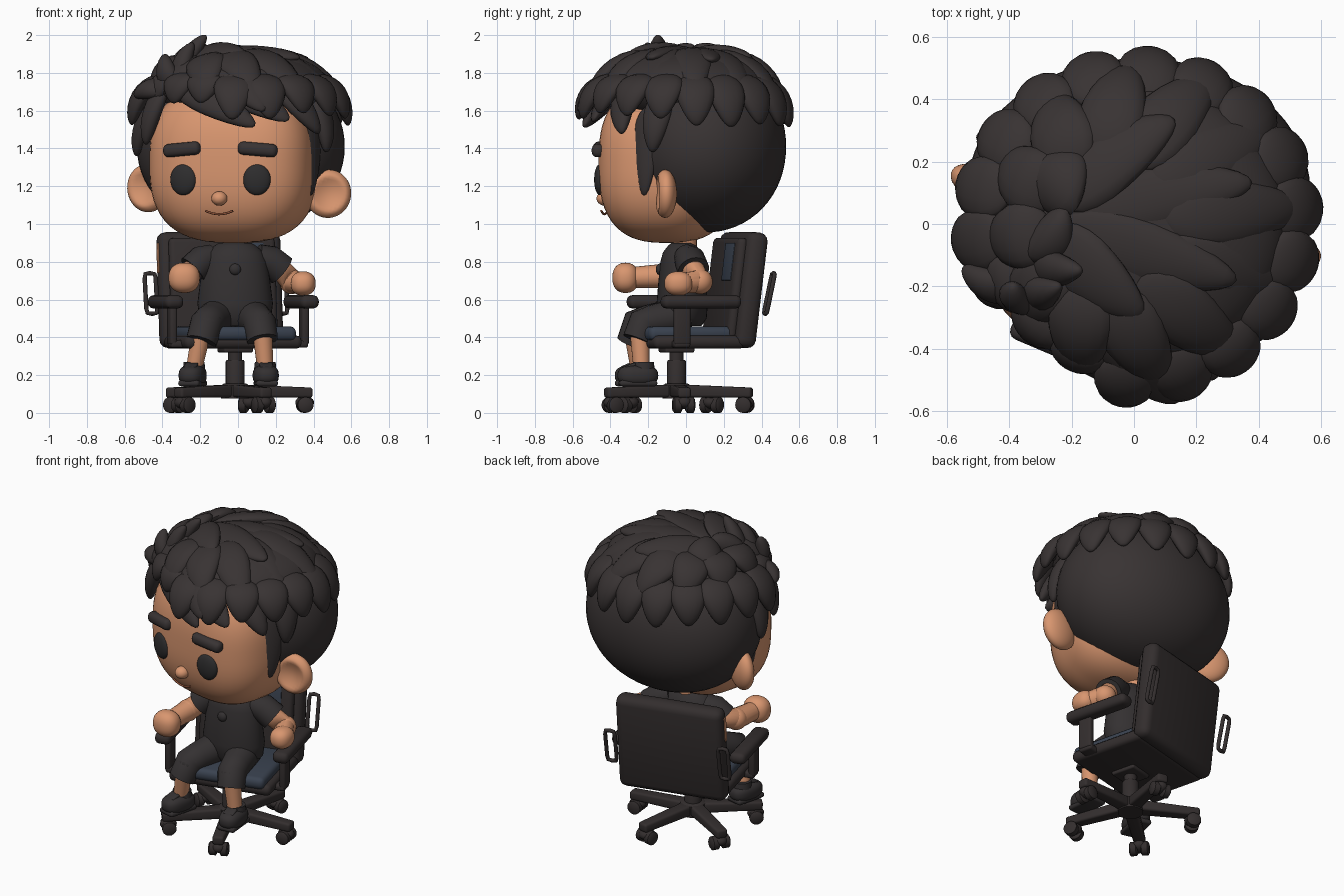
import bpy, bmesh, math, random
from mathutils import Matrix, Vector

if "Cube" in bpy.data.objects:
    bpy.data.objects.remove(bpy.data.objects["Cube"])

random.seed(4)
T, R, rad = Matrix.Translation, Matrix.Rotation, math.radians
I = Matrix.Identity(4)
HEAD = R(rad(-13), 4, 'Z')                                # head turned to its right
CHAIR = T((-0.015, -0.05, 0)) @ R(rad(14), 4, 'Z')        # chair turned the other way


def colour(name, rgb):
    m = bpy.data.materials.new(name)
    m.diffuse_color = (*rgb, 1)
    m.use_nodes = True
    m.node_tree.nodes["Principled BSDF"].inputs["Base Color"].default_value = m.diffuse_color
    return m


SKIN = colour("skin", (0.69, 0.305, 0.16))
HAIR = colour("hair_black", (0.040, 0.033, 0.033))
CLOTH = colour("cloth_black", (0.034, 0.030, 0.031))
PLASTIC = colour("chair_black", (0.033, 0.027, 0.027))
PAD = colour("cushion_blue", (0.042, 0.055, 0.08))
EYE = colour("eye_black", (0.027, 0.026, 0.027))
LIP = colour("mouth_brown", (0.27, 0.085, 0.04))


def emit(name, bm, mat, M=I):
    bm.transform(M)
    bmesh.ops.recalc_face_normals(bm, faces=bm.faces)
    me = bpy.data.meshes.new(name)
    bm.to_mesh(me)
    bm.free()
    me.materials.append(mat)
    ob = bpy.data.objects.new(name, me)
    bpy.context.collection.objects.link(ob)
    bpy.ops.object.select_all(action='DESELECT')
    ob.select_set(True)
    bpy.context.view_layer.objects.active = ob
    bpy.ops.object.shade_smooth_by_angle(angle=rad(50))
    return ob


def ball(name, loc, radii, mat, M=I, rot=I, p=2.0, seg=32, dent=0.0):
    """Ellipsoid; p > 2 makes it squarer, dent hollows its front."""
    bm = bmesh.new()
    bmesh.ops.create_uvsphere(bm, u_segments=seg, v_segments=seg // 2 + 4, radius=1)
    for v in bm.verts:
        c = v.co
        c /= sum(abs(k) ** p for k in c) ** (1 / p)
        r = math.hypot(c.x, c.z)
        if dent and c.y < 0 and r < 0.75:
            c.y += dent * (1 - (r / 0.75) ** 2)
    return emit(name, bm, mat, M @ T(loc) @ rot @ Matrix.Diagonal((*radii, 1)))


def box(name, loc, size, mat, M=I, rot=I, bevel=0.02, taper=1.0):
    """Rounded box; taper scales its +x end."""
    bm = bmesh.new()
    bmesh.ops.create_cube(bm, size=1)
    for v in bm.verts:
        if v.co.x > 0:
            v.co.y *= taper
            v.co.z *= taper
    bm.transform(Matrix.Diagonal((*size, 1)))
    bmesh.ops.bevel(bm, geom=bm.edges[:], offset=min(bevel, min(size) * 0.45 * min(1, taper)),
                    segments=3, profile=0.5, affect='EDGES')
    return emit(name, bm, mat, M @ T(loc) @ rot)


def tube(name, pts, radii, mat, M=I, seg=20):
    """Round tube through points with a radius at each."""
    bm = bmesh.new()
    P = [Vector(p) for p in pts]
    n = len(P)
    tang = [(P[min(i + 1, n - 1)] - P[max(i - 1, 0)]).normalized() for i in range(n)]
    q = Vector((0, 0, 1)).rotation_difference(tang[0])
    rings = []
    for i in range(n):
        if i:
            q = tang[i - 1].rotation_difference(tang[i]) @ q
        r = radii[i] if isinstance(radii, (list, tuple)) else radii
        rings.append([bm.verts.new(P[i] + q @ Vector((r * math.cos(a), r * math.sin(a), 0)))
                      for a in (2 * math.pi * k / seg for k in range(seg))])
    for a, b in zip(rings, rings[1:]):
        for k in range(seg):
            bm.faces.new((a[k], a[(k + 1) % seg], b[(k + 1) % seg], b[k]))
    bm.faces.new(rings[0])
    bm.faces.new(rings[-1])
    return emit(name, bm, mat, M)


def lock(name, base, tip, w, t, M=I, bow=0.5):
    """Petal-shaped hair lock lying on the skull."""
    base, tip = Vector(base), Vector(tip)
    Y = (tip - base).normalized()
    N = (base + tip) / 2 - Vector((0, 0.03, 1.42))
    X = Y.cross(N).normalized()
    Z = X.cross(Y)
    F = Matrix((X * w, Y * (tip - base).length / 2, Z * t)).transposed().to_4x4()
    bm = bmesh.new()
    bmesh.ops.create_uvsphere(bm, u_segments=16, v_segments=12, radius=1)
    bm.transform(R(rad(90), 4, 'X'))
    for v in bm.verts:
        v.co.x *= 1 - 0.3 * v.co.y
        v.co.z += bow * (1 - v.co.y ** 2)
    return emit(name, bm, HAIR, M @ T((base + tip) / 2) @ F)


# --- head and face
ball("head", (0, -0.1, 1.32), (0.44, 0.345, 0.42), SKIN, HEAD, p=2.7, seg=64)
ball("nose", (0, -0.44, 1.135), (0.042, 0.045, 0.038), SKIN, HEAD)
tube("mouth", [(0.075 * k / 4, -0.443, 1.052 + 0.018 * (k / 4) ** 2) for k in range(-4, 5)],
     0.006, LIP, HEAD, 8)
for s, side in ((-1, "left"), (1, "right")):
    ball(side + "_eye", (s * 0.2, -0.422, 1.235), (0.073, 0.03, 0.082), EYE, HEAD,
         R(s * rad(10), 4, 'Z'))
    box(side + "_eyebrow", (s * 0.205, -0.425, 1.395), (0.21, 0.07, 0.07), HAIR, HEAD,
        R(s * rad(10), 4, 'Z') @ R(s * rad(5), 4, 'Y'), 0.028)
    ball(side + "_ear", (s * 0.49, 0, 1.175 - s * 0.015), (0.122, 0.062, 0.128), SKIN, HEAD,
         R(s * rad(18), 4, 'Z') @ R(s * rad(12), 4, 'Y'), dent=0.75)
    lock(side + "_sideburn", (s * 0.42, -0.11, 1.62), (s * 0.425, -0.13, 1.15),
         0.075, 0.03, HEAD, 0.2)

# --- hair: skull cap, crown, then rings of locks
ball("hair_back", (0.015, 0.1, 1.41), (0.55, 0.43, 0.455), HAIR, p=2.06, seg=56)
ball("hair_crown", (0.03, 0.0, 1.72), (0.46, 0.45, 0.21), HAIR, seg=48)


def dome(x, y):
    return 1.73 + 0.21 * math.sqrt(max(0, 1 - ((x - 0.03) / 0.5) ** 2 - (y / 0.52) ** 2))


for i in range(18):
    a = 2 * math.pi * (i + 0.3) / 18
    c, s = math.cos(a), math.sin(a)
    front = max(0, -s)
    part = 1 if s < -0.25 and c < -0.1 else 0             # hair lifted over the left temple
    z = 1.53 + 0.04 * front + 0.09 * part + random.uniform(-0.02, 0.03)
    k = 1 - 0.12 * part
    lock("outer_lock", (0.01 + 0.42 * c * k, 0.4 * s * k, 1.79),
         (0.01 + 0.58 * c * k, (0.55 + 0.025 * front) * s * k, z), 0.1, 0.045, bow=0.8)
for i in range(12):
    a = 2 * math.pi * (i + 0.2) / 12
    x, y = 0.04 + 0.5 * math.cos(a), 0.51 * math.sin(a)
    bx, by = -0.1 + 0.35 * x, 0.4 * y
    lock("middle_lock", (bx, by, dome(bx, by) - 0.02), (x, y, 1.69 + random.uniform(-0.03, 0.03)),
         0.105, 0.045, bow=0.9)
for i in range(6):
    a = 2 * math.pi * (i + 0.35) / 6
    x, y = 0.08 + 0.32 * math.cos(a), 0.02 + 0.32 * math.sin(a)
    bx, by = -0.28 + 0.1 * x, 0.02 + 0.15 * y
    lock("top_lock", (bx, by, dome(bx, by) - 0.03), (x, y, dome(x, y) - 0.0), 0.11, 0.045, bow=0.4)

# raised tuft and swept fringe
for b, t, w in (((-0.33, -0.12, 1.72), (-0.17, -0.15, 2.0), 0.065),
                ((-0.33, -0.22, 1.7), (-0.24, -0.2, 1.96), 0.06),
                ((-0.34, -0.24, 1.7), (-0.39, -0.2, 1.9), 0.06),
                ((-0.36, -0.22, 1.72), (-0.55, -0.14, 1.68), 0.06),
                ((-0.34, -0.28, 1.76), (0.09, -0.54, 1.52), 0.09),
                ((-0.25, -0.25, 1.84), (0.27, -0.49, 1.55), 0.11),
                ((-0.1, -0.3, 1.86), (0.14, -0.57, 1.6), 0.1),
                ((0.2, -0.3, 1.75), (0.43, -0.34, 1.48), 0.08),
                ((-0.38, -0.2, 1.75), (-0.49, -0.2, 1.42), 0.065),
                ((-0.42, -0.05, 1.7), (-0.54, 0.0, 1.36), 0.075),
                ((0.4, -0.12, 1.7), (0.47, -0.18, 1.38), 0.075)):
    lock("fringe_lock", b, t, w, 0.045)

# --- body
tube("neck", [(-0.015, -0.01, 0.82), (-0.015, -0.01, 0.95)], 0.068, SKIN)
tube("shirt", [(0, 0, z) for z in (0.46, 0.5, 0.58, 0.7, 0.8, 0.85, 0.885, 0.9)],
     (0.15, 0.19, 0.2, 0.185, 0.17, 0.15, 0.11, 0.085), CLOTH,
     T((-0.015, -0.02, 0)) @ Matrix.Diagonal((1, 0.68, 1, 1)), 36)
ball("shirt_button", (-0.015, -0.14, 0.76), (0.03, 0.02, 0.03), CLOTH)
# sleeve end, arm path, fist for each side
for side, sh, cuff, elbow, hand, fr in (
        ("left", (-0.13, 0, 0.83), (-0.24, -0.04, 0.755), (-0.275, -0.12, 0.725),
         (-0.285, -0.32, 0.715), (0.083, 0.07, 0.08)),
        ("right", (0.1, 0, 0.83), (0.23, 0.04, 0.755), (0.285, 0.075, 0.695),
         (0.345, -0.04, 0.685), (0.066, 0.075, 0.064))):
    tube(side + "_sleeve", [sh, [(p + q) / 2 + d for p, q, d in zip(sh, cuff, (0, 0, 0.015))], cuff],
         (0.065, 0.083, 0.085), CLOTH)
    tube(side + "_arm", [sh, cuff, elbow, hand], (0.05, 0.06, 0.064, 0.054), SKIN)
    ball(side + "_elbow", elbow, (0.066, 0.066, 0.066), SKIN)
    ball(side + "_fist", hand, fr, SKIN, p=2.3)

# --- legs and shoes
for side, hip, knee, hem, foot, turn in (
        ("left", (-0.09, 0, 0.52), (-0.165, -0.25, 0.475), (-0.195, -0.285, 0.375),
         (-0.235, -0.25), -14),
        ("right", (0.06, 0, 0.52), (0.115, -0.22, 0.475), (0.13, -0.255, 0.385),
         (0.145, -0.235), 5)):
    near = [h + (k - h) * 0.8 for h, k in zip(hip, knee)]
    tube(side + "_shorts_leg", [hip, near, knee, hem], (0.1, 0.088, 0.088, 0.082), CLOTH)
    ball(side + "_knee", knee, (0.085, 0.085, 0.07), CLOTH)
    tube(side + "_shin", [(hem[0], hem[1] + 0.01, 0.42), (foot[0], foot[1], 0.22)],
         (0.052, 0.042), SKIN)
    F = T((foot[0], foot[1], 0)) @ R(rad(turn), 4, 'Z')
    ball(side + "_shoe", (0, -0.02, 0.198), (0.068, 0.108, 0.056), CLOTH, F, p=2.6)
    tube(side + "_shoe_collar", [(0, 0.01, 0.19), (0, 0.01, 0.27)], (0.064, 0.055), CLOTH, F)
    box(side + "_shoe_sole", (0, -0.02, 0.157), (0.115, 0.2, 0.032), CLOTH, F, bevel=0.014)
    box(side + "_shoe_laces", (0, -0.06, 0.248), (0.07, 0.06, 0.02), CLOTH, F,
        R(rad(22), 4, 'X'), 0.008)

# --- chair seat and back
box("seat_base", (0, 0.05, 0.375), (0.64, 0.5, 0.07), PLASTIC, CHAIR, bevel=0.03)
box("seat_cushion", (0, 0.025, 0.42), (0.57, 0.48, 0.075), PAD, CHAIR, bevel=0.03)
BACK = CHAIR @ T((0, 0.335, 0.65)) @ R(rad(-7), 4, 'X')
box("chair_back", (0, 0, 0), (0.67, 0.115, 0.615), PLASTIC, BACK, bevel=0.045)
box("back_cushion", (0, -0.07, 0), (0.58, 0.06, 0.54), PLASTIC, BACK, bevel=0.028)
box("back_cushion_panel", (0.12, -0.099, 0.14), (0.2, 0.008, 0.2), PAD, BACK, bevel=0.003)
box("back_edge_strip", (-0.335, -0.01, 0.17), (0.008, 0.03, 0.16), SKIN, BACK, bevel=0.003)
for s, side in ((-1, "left"), (1, "right")):
    # loop handles behind the back edges
    tube(side + "_back_handle",
         [(s * 0.355 + x, 0.085, z) for x, z in
          ((0, -0.11), (0.025, -0.105), (0.03, -0.08), (0.03, 0.08), (0.025, 0.105), (0, 0.11),
           (-0.025, 0.105), (-0.03, 0.08), (-0.03, -0.08), (-0.025, -0.105), (0, -0.11))],
         0.012, PLASTIC, BACK @ R(rad(-5), 4, 'X'), 10)
    # armrests
    box(side + "_armrest", (s * 0.37, 0.04, 0.588), (0.1, 0.43, 0.07), PLASTIC, CHAIR, bevel=0.03)
    box(side + "_arm_post", (s * 0.36, -0.06, 0.47), (0.04, 0.09, 0.22), PLASTIC, CHAIR, bevel=0.014)
    box(side + "_arm_bracket", (s * 0.3, -0.06, 0.365), (0.15, 0.09, 0.04), PLASTIC, CHAIR, bevel=0.014)

# --- gas column and star base
box("tilt_plate", (0, 0, 0.335), (0.16, 0.16, 0.03), PLASTIC, CHAIR, bevel=0.01)
tube("column", [(0, 0, 0.1), (0, 0, 0.272), (0, 0, 0.28), (0, 0, 0.281), (0, 0, 0.35)],
     (0.05, 0.05, 0.045, 0.037, 0.037), PLASTIC, CHAIR, 24)
tube("base_hub", [(0, 0, 0.075), (0, 0, 0.145), (0, 0, 0.155)], (0.075, 0.075, 0.06), PLASTIC, CHAIR, 24)
for i in range(5):
    A = T((-0.015, -0.05, 0)) @ R(rad(-66 + 72 * i), 4, 'Z')
    box("base_leg", (0.205, 0, 0.112), (0.41, 0.085, 0.068), PLASTIC, A, R(rad(1.5), 4, 'Y'),
        0.014, taper=0.8)
    tube("caster_stem", [(0.37, 0, 0.04), (0.37, 0, 0.1)], 0.022, PLASTIC, A, 12)
    ball("caster_hood", (0.37, 0, 0.055), (0.05, 0.045, 0.034), PLASTIC, A, seg=16)
    for s in (-1, 1):
        y = s * 0.034
        tube("caster_wheel", [(0.37, y + d, 0.042) for d in (-0.026, -0.017, 0.017, 0.024)],
             (0.03, 0.042, 0.042, 0.03), PLASTIC, A, 20)
